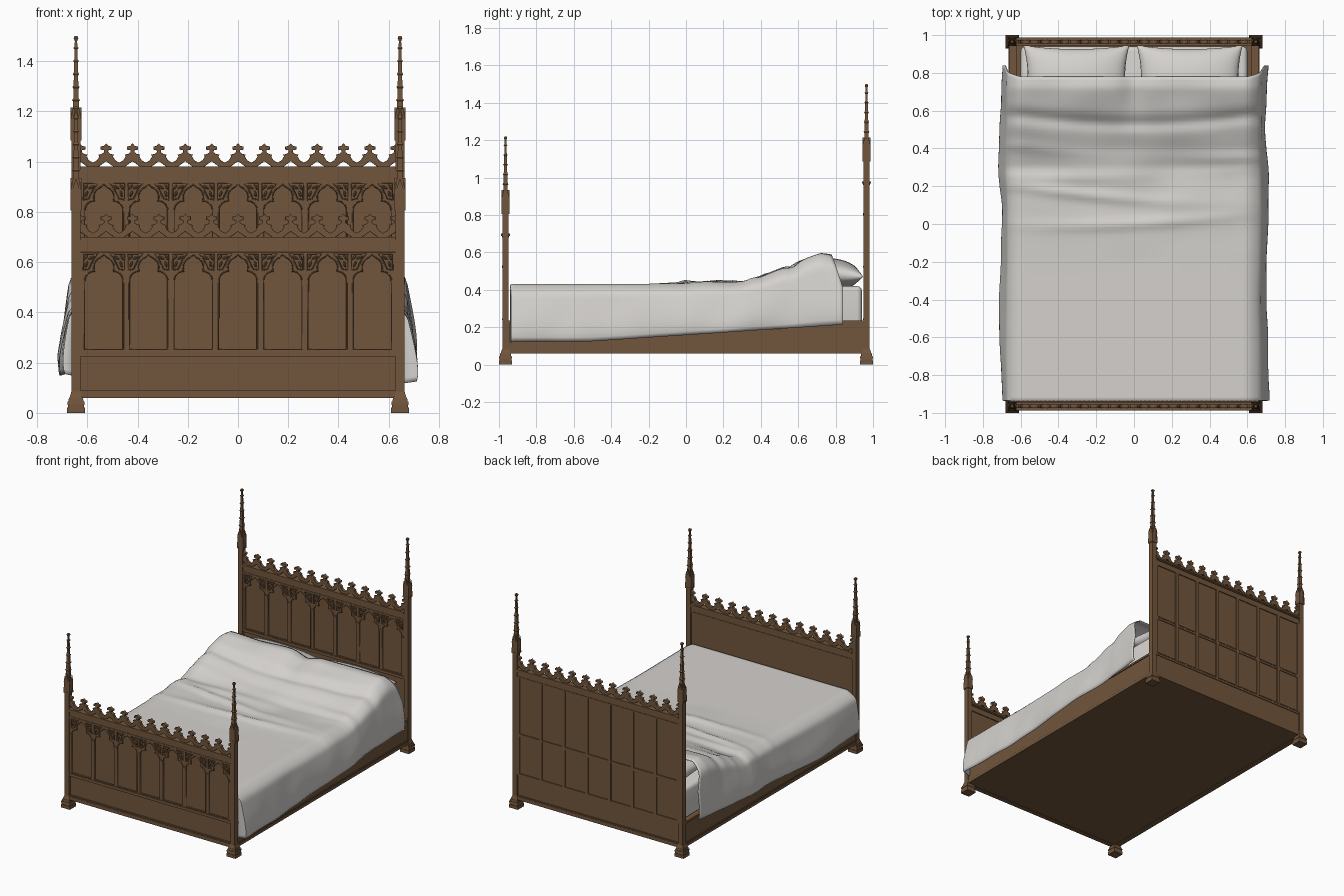
import bpy, bmesh, math
from mathutils import Vector, Matrix, noise

cube = bpy.data.objects.get("Cube")
if cube:
    bpy.data.objects.remove(cube, do_unlink=True)


def material(name, rgb):
    m = bpy.data.materials.new(name)
    m.use_nodes = True
    m.diffuse_color = (*rgb, 1)
    m.node_tree.nodes["Principled BSDF"].inputs["Base Color"].default_value = (*rgb, 1)
    return m


WOOD = material("brown wood", (0.165, 0.092, 0.045))
LINEN = material("pale linen", (0.66, 0.64, 0.615))
BAYS, PITCH, HALF = 7, 0.178, 0.63      # carved bays and half width of the boards
POST_X, POST_Y, RISE = 0.645, 0.965, 0.28


def finish(name, bm, mat, smooth=None):
    bmesh.ops.recalc_face_normals(bm, faces=bm.faces)
    me = bpy.data.meshes.new(name)
    bm.to_mesh(me)
    bm.free()
    me.materials.append(mat)
    ob = bpy.data.objects.new(name, me)
    bpy.context.collection.objects.link(ob)
    if smooth:
        select(ob)
        bpy.ops.object.shade_smooth_by_angle(angle=math.radians(smooth))
    return ob


def select(ob):
    bpy.ops.object.select_all(action='DESELECT')
    ob.select_set(True)
    bpy.context.view_layer.objects.active = ob


def box(bm, x0, x1, y0, y1, z0, z1):
    mat = Matrix.Translation(((x0 + x1) / 2, (y0 + y1) / 2, (z0 + z1) / 2)) @ \
        Matrix.Diagonal((x1 - x0, y1 - y0, z1 - z0, 1))
    bmesh.ops.create_cube(bm, size=1, matrix=mat)


def taper(bm, x, y, z0, z1, w0, w1):
    """Square block whose width runs from w0 to w1."""
    mat = Matrix.Translation((x, y, (z0 + z1) / 2)) @ Matrix.Rotation(math.pi / 4, 4, 'Z')
    bmesh.ops.create_cone(bm, cap_ends=True, segments=4, radius1=w0 * math.sqrt(0.5),
                          radius2=w1 * math.sqrt(0.5), depth=z1 - z0, matrix=mat)


def outline(name, loops, y, depth=0.0, bevel=0.0, filled=True):
    """Upright plate with holes, or a bead along open paths, drawn in x and z."""
    cu = bpy.data.curves.new(name, 'CURVE')
    cu.dimensions = '2D' if filled else '3D'
    cu.extrude, cu.bevel_depth, cu.bevel_resolution = depth / 2, bevel, 1
    if filled:
        cu.fill_mode = 'BOTH'
        cu.offset = -bevel
    for pts in loops:
        sp = cu.splines.new('POLY')
        sp.points.add(len(pts) - 1)
        for p, (a, b) in zip(sp.points, pts):
            p.co = (a, b, 0, 1)
        sp.use_cyclic_u = filled
    cu.materials.append(WOOD)
    ob = bpy.data.objects.new(name, cu)
    bpy.context.collection.objects.link(ob)
    ob.rotation_euler.x = math.pi / 2
    ob.location.y = y
    select(ob)
    bpy.ops.object.convert(target='MESH')


def arc(cx, cz, r, a0, a1, n=7):
    return [(cx + r * math.cos(math.radians(a0 + (a1 - a0) * i / n)),
             cz + r * math.sin(math.radians(a0 + (a1 - a0) * i / n))) for i in range(n + 1)]


def mirrored(half):
    return half + [(-x, z) for x, z in reversed(half) if x > 1e-5]


# Trefoil opening, spandrel recess and crest unit, as right halves
ARCH = mirrored([(0.077, 0.252)] + arc(0.037, 0.525, 0.04, 0, 85) +
                arc(0, 0.58, 0.041, -25, 70) + [(0, 0.63)])
SPANDREL = [(0.082, 0.568), (0.082, 0.633), (0.024, 0.633), (0.04, 0.613), (0.052, 0.588), (0.06, 0.572)]
LEAF = [(0.0525, 0.018), (0.036, 0.028), (0.027, 0.043), (0.031, 0.05), (0.017, 0.053), (0.008, 0.06),
        (0.009, 0.068), (0.022, 0.07), (0.022, 0.083), (0.01, 0.084), (0, 0.095)]
UNDER = [(0.0525, -0.01), (0.027, 0.004), (0, 0.024)]


def repeat(half, z):
    unit = [(-x, v) for x, v in half] + [(x, v) for x, v in reversed(half[:-1])]
    return [(k * 0.105 + x, z + v) for k in range(-6, 7) for x, v in unit[:-1]
            if abs(k * 0.105 + x) < HALF + 0.001]


def build_board(label, yc, dz):
    top = 0.64 + dz
    # backing panel, plinth and mouldings
    bm = bmesh.new()
    box(bm, -HALF, HALF, yc - 0.004, yc + 0.009, 0.07, top + 0.02)
    box(bm, -HALF, HALF, yc - 0.018, yc + 0.018, 0.06, 0.085)
    box(bm, -HALF, HALF, yc - 0.015, yc + 0.015, 0.085, 0.092)
    for z in {0.225, 0.225 + dz}:
        box(bm, -HALF, HALF, yc - 0.014, yc + 0.014, z, z + 0.014)
        box(bm, -HALF, HALF, yc - 0.018, yc + 0.016, z + 0.014, z + 0.022)
    for z0, z1, d in ((0, 0.008, 0.016), (0.008, 0.04, 0.013), (0.04, 0.048, 0.018), (0.048, 0.06, 0.023)):
        box(bm, -HALF, HALF, yc - d, yc + d, top + z0, top + z1)
    # plain framed panels on the outer back of the tall board
    if dz:
        for i in range(BAYS + 1):
            x = (i - BAYS / 2) * PITCH
            box(bm, x - 0.011, x + 0.011, yc, yc + 0.016, 0.24, top)
    finish(label + "_panel", bm, WOOD)

    # arcade of trefoil arches with pierced spandrels
    centres = [(i - (BAYS - 1) / 2) * PITCH for i in range(BAYS)]
    z0, z1 = 0.245 + dz, top
    holes, beads = [], []
    for c in centres:
        a = [(c + x, z + dz) for x, z in ARCH]
        holes.append(a)
        beads.append(a + a[:1])
        for s in (-1, 1):
            sp = [(c + s * x, z + dz) for x, z in SPANDREL]
            holes.append(sp)
            beads.append(sp + sp[:1])
    rim = [(-HALF, z0), (HALF, z0), (HALF, z1), (-HALF, z1)]
    outline(label + "_arcade", [rim] + holes, yc - 0.008, 0.008, 0.002)
    outline(label + "_arch_beads", beads, yc - 0.013, 0, 0.0028, False)

    # carved leaves in the spandrels and capitals on the mullions
    bm = bmesh.new()
    for c in centres:
        for s in (-1, 1):
            for x, z, a in ((0.069, 0.592, 0.3), (0.05, 0.618, 1.1), (0.073, 0.618, 0.7)):
                m = Matrix.Translation((c + s * x, yc - 0.008, z + dz)) @ \
                    Matrix.Rotation(-s * a, 4, 'Y') @ Matrix.Diagonal((0.006, 0.007, 0.014, 1))
                bmesh.ops.create_icosphere(bm, subdivisions=1, radius=1, matrix=m)
            box(bm, c + s * 0.083 - 0.007, c + s * 0.083 + 0.007, yc - 0.018, yc - 0.01,
                0.518 + dz, 0.53 + dz)
    finish(label + "_carving", bm, WOOD)

    # cresting of leaf finials
    zc = top + 0.058
    outline(label + "_cresting", [repeat(LEAF, zc) + repeat(UNDER, zc)[::-1]], yc, 0.016, 0.002)


def build_post(label, x, y, dz):
    bm = bmesh.new()
    # moulded foot and shaft
    for z0, z1, w0, w1 in ((0, 0.022, 0.07, 0.07), (0.022, 0.034, 0.064, 0.064), (0.034, 0.046, 0.07, 0.066),
                           (0.046, 0.06, 0.06, 0.056), (0.06, 0.085, 0.052, 0.036), (0.08, 0.82 + dz, 0.034, 0.034),
                           (0.805 + dz, 0.815 + dz, 0.044, 0.044), (0.815 + dz, 0.93 + dz, 0.034, 0.028),
                           (0.93 + dz, 1.21 + dz, 0.024, 0.009)):
        taper(bm, x, y, z0, z1, w0, w1)
    # gabled niche on each side, with small corner pinnacles
    for k in range(4):
        turn = Matrix.Translation((x, y, dz)) @ Matrix.Rotation(k * math.pi / 2, 4, 'Z')
        pts = [(-0.014, 0.815), (0.014, 0.815), (0.016, 0.885), (0, 0.935), (-0.016, 0.885)]
        f = bm.faces.new([bm.verts.new(turn @ Vector((a, -0.021, b))) for a, b in pts])
        ext = bmesh.ops.extrude_face_region(bm, geom=[f])["geom"]
        shift = turn.to_3x3() @ Vector((0, 0.012, 0))
        bmesh.ops.translate(bm, vec=shift, verts=[v for v in ext if isinstance(v, bmesh.types.BMVert)])
        corner = turn @ Vector((0.017, 0.017, 0))
        taper(bm, corner.x, corner.y, 0.815 + dz, 0.88 + dz, 0.01, 0.008)
        taper(bm, corner.x, corner.y, 0.88 + dz, 0.92 + dz, 0.01, 0.001)
    # crocket collars up the spire, then the finial
    for i in range(5):
        z, w = 0.965 + dz + i * 0.052, 0.031 - i * 0.0028
        taper(bm, x, y, z - 0.008, z, w - 0.01, w)
        taper(bm, x, y, z, z + 0.006, w, w - 0.008)
    taper(bm, x, y, 1.2 + dz, 1.212 + dz, 0.009, 0.019)
    taper(bm, x, y, 1.212 + dz, 1.22 + dz, 0.019, 0.012)
    finish(label, bm, WOOD)


for label, sy, dz in (("footboard", -1, 0), ("headboard", 1, RISE)):
    build_board(label, sy * POST_Y, dz)
    for side, sx in (("left", 1), ("right", -1)):
        build_post(f"{label}_{side}_post", sx * POST_X, sy * POST_Y, dz)

# Side rails and base
bm = bmesh.new()
for s in (-1, 1):
    for x0, x1, z0, z1 in ((0.625, 0.655, 0.06, 0.225), (0.625, 0.664, 0.06, 0.08),
                           (0.625, 0.66, 0.08, 0.087), (0.62, 0.661, 0.222, 0.236)):
        box(bm, min(s * x0, s * x1), max(s * x0, s * x1), -0.955, 0.955, z0, z1)
box(bm, -0.63, 0.63, -0.955, 0.955, 0.062, 0.085)
finish("side_rails_and_base", bm, WOOD)

# Mattress
bm = bmesh.new()
box(bm, -0.6, 0.6, -0.935, 0.94, 0.085, 0.42)
bmesh.ops.bevel(bm, geom=bm.edges[:], offset=0.025, segments=3, affect='EDGES', profile=0.5)
finish("mattress", bm, LINEN, 40)


# Pillows with pinched corners
def build_pillow(name, cx):
    bm = bmesh.new()
    n = 20
    tilt = Matrix.Translation((cx, 0.775, 0.487)) @ Matrix.Rotation(-0.1, 4, 'X')
    for s in (-1, 1):
        grid = []
        for i in range(n + 1):
            u = math.sin((i / n - 0.5) * math.pi)
            row = []
            for j in range(n + 1):
                v = math.sin((j / n - 0.5) * math.pi)
                puff = (max(0, 1 - u * u) * max(0, 1 - v * v)) ** 0.42
                x = 0.28 * u * (0.92 + 0.08 * v * v)
                y = 0.172 * v * (0.88 + 0.12 * u * u)
                row.append(bm.verts.new(tilt @ Vector((x, y, s * 0.082 * puff))))
            grid.append(row)
        for i in range(n):
            for j in range(n):
                bm.faces.new((grid[i][j], grid[i + 1][j], grid[i + 1][j + 1], grid[i][j + 1]))
    bmesh.ops.remove_doubles(bm, verts=bm.verts, dist=0.0004)
    finish(name, bm, LINEN, 60)


build_pillow("left_pillow", 0.295)
build_pillow("right_pillow", -0.305)

# Draped cover: lengthwise height, soft folds, then rounded sides down to the hem
PROFILE = [(-1, 0.432), (-0.2, 0.432), (0, 0.438), (0.3, 0.44), (0.4, 0.468), (0.5, 0.512),
           (0.6, 0.552), (0.72, 0.59), (0.77, 0.585), (0.9, 0.56)]


def height(x, y):
    for (a, za), (b, zb) in zip(PROFILE, PROFILE[1:]):
        if a <= y <= b:
            z = za + (zb - za) * (y - a) / (b - a)
            break
    soft = max(0, min(1, (y + 0.25) / 0.4))
    for c, slope, amp in ((0.0, 0.05, 0.012), (0.13, -0.08, 0.014), (0.25, 0.04, 0.01), (0.36, -0.05, 0.01)):
        d = y - c - slope * x - 0.06 * x * x
        z += amp * math.exp(-(d / 0.028) ** 2) * (0.6 + 0.5 * math.cos(4 * x + 9 * c))
    z -= 0.018 * math.exp(-((y - 0.53 - 0.12 * x * x) / 0.035) ** 2)
    z -= 0.03 * math.exp(-(x / 0.07) ** 2) * max(0, min(1, (y - 0.5) / 0.2))
    return z + 0.012 * soft * noise.noise(Vector((x * 4, y * 5, 2)))


def cover_point(s, r):
    a, side = abs(s), (1 if s > 0 else -1)
    t = max(0, (a - 0.62) / 0.38)
    y = -0.935 + r * (1.715 + 0.06 * min(1, t * 2))
    x = 0.6 * min(1, a / 0.62)
    hem = 0.125 + 0.09 * max(0, (y + 0.5) / 1.35) + (0.03 if side < 0 else 0) * (1 - r)
    top = height(side * x, y)
    z = top - (top - hem) * t ** 1.15
    x += 0.06 * math.sin(min(1, t * 4) * math.pi / 2) + 0.062 * t - 0.022 * t ** 8
    x += t * (0.01 * math.sin(7 * y + side) + 0.012 * noise.noise(Vector((side, y * 5, z * 4))))
    return Vector((side * x, y, z))


bm = bmesh.new()
COLS, ROWS = 84, 90
rows = [[cover_point(2 * i / COLS - 1, j / ROWS) for i in range(COLS + 1)] for j in range(ROWS + 1)]
rows.insert(0, [Vector((max(-0.655, min(0.655, p.x)), -0.94, p.z - 0.008)) for p in rows[0]])
grid = [[bm.verts.new(p) for p in row] for row in rows]
for j in range(len(grid) - 1):
    for i in range(COLS):
        bm.faces.new((grid[j][i], grid[j][i + 1], grid[j + 1][i + 1], grid[j + 1][i]))
cover = finish("bed_cover", bm, LINEN, 60)
thick = cover.modifiers.new("thickness", 'SOLIDIFY')
thick.thickness = 0.006
